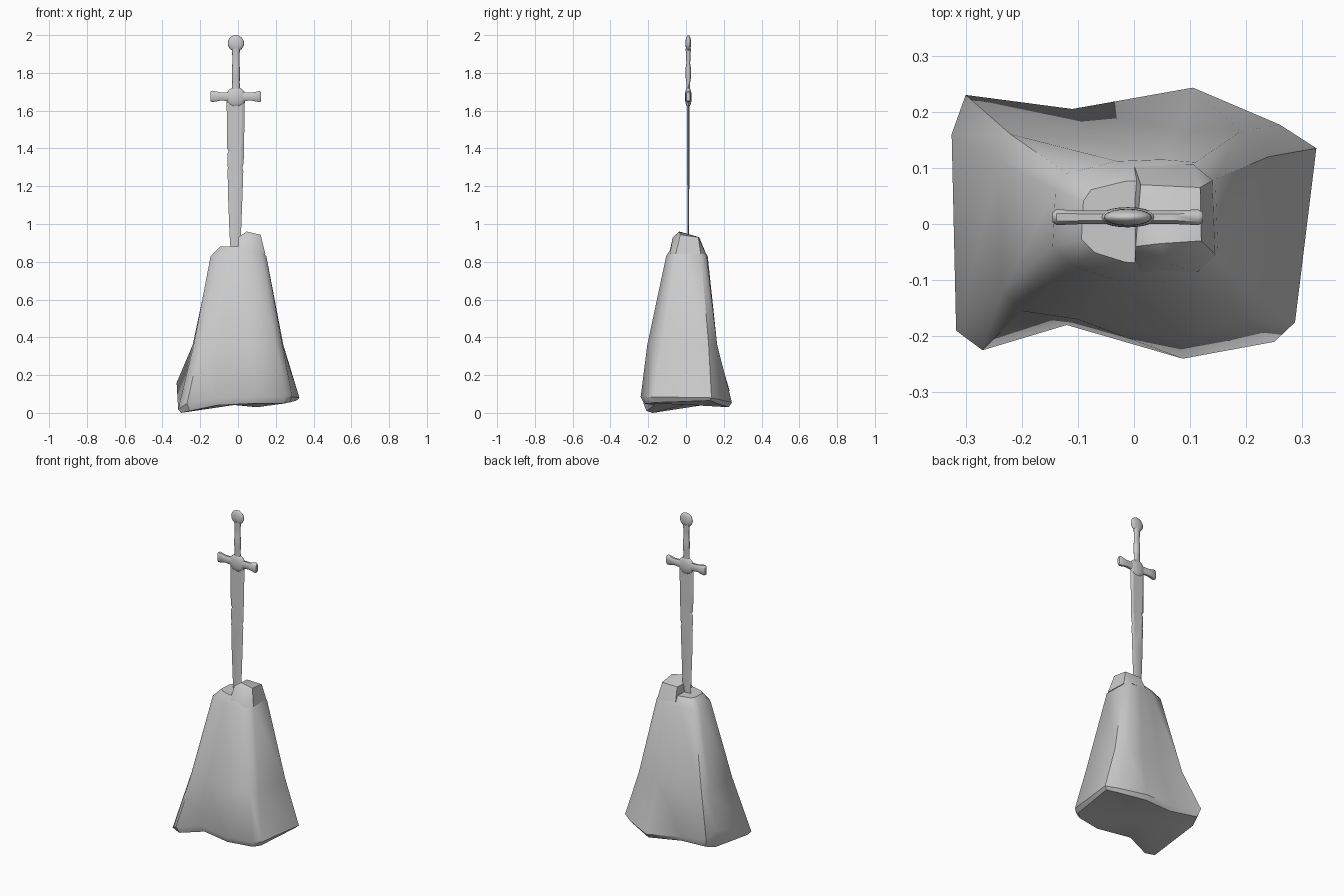
import bpy, bmesh
from math import cos, sin, pi, radians
from mathutils import Vector

SX, SY = -0.011, 0.012  # sword axis


def finish(name, bm, angle):
    bmesh.ops.recalc_face_normals(bm, faces=bm.faces)
    me = bpy.data.meshes.new(name)
    bm.to_mesh(me)
    bm.free()
    me.shade_smooth()
    me.set_sharp_from_angle(angle=radians(angle))
    ob = bpy.data.objects.new(name, me)
    bpy.context.collection.objects.link(ob)
    return ob


def loft(name, rings, angle=35, fan=False):
    """Skin a list of equal-length point rings and close both ends."""
    bm = bmesh.new()
    rows = [[bm.verts.new(p) for p in r] for r in rings]
    n = len(rows[0])
    for a, b in zip(rows, rows[1:]):
        for i in range(n):
            j = (i + 1) % n
            bm.faces.new((a[i], a[j], b[j], b[i]))
    for r in (rows[0], rows[-1]):
        if fan:
            c = bm.verts.new(sum((v.co for v in r), Vector()) / n)
            for i in range(n):
                bm.faces.new((r[i], r[(i + 1) % n], c))
        else:
            bm.faces.new(r)
    return finish(name, bm, angle)


def lens(name, z, r, half):
    bm = bmesh.new()
    bmesh.ops.create_uvsphere(bm, u_segments=20, v_segments=12, radius=1)
    for v in bm.verts:
        v.co = (SX + v.co.x * r, SY + v.co.y * half, z + v.co.z * r)
    return finish(name, bm, 60)


# rock: irregular foot, waist and shoulder outlines
foot = [(-.30, .23, .12), (-.11, .205, .08), (.105, .243, .055), (.26, .177, .07),
        (.325, .135, .08), (.287, -.175, .085), (.25, -.21, .085), (.087, -.24, .085),
        (-.12, -.18, .075), (-.27, -.225, .05), (-.317, -.19, .02), (-.325, .16, .16)]
waist = [(-.22, .16), (-.07, .15), (.08, .165), (.19, .165), (.24, .12), (.235, -.13),
         (.20, -.17), (.08, -.205), (-.10, -.17), (-.20, -.155), (-.235, -.12), (-.24, .11)]
shoulder = [(-.12, .09), (-.03, .112), (.05, .115), (.11, .11), (.145, .08), (.15, -.06),
            (.125, -.085), (.06, -.105), (-.03, -.1), (-.11, -.075), (-.145, -.04), (-.14, .06)]
drop = [.05, .03, .025, .02, .015, .03, .035, .035, .035, .04, .02, .11]
loft("rock", [
    [(x * .95, y * .93, z - d) for (x, y, z), d in zip(foot, drop)],
    foot,
    [(x, y, .36) for x, y in waist],
    [(x, y, .83) for x, y in shoulder],
    [(x * .68 + .005, y * .68, .882) for x, y in shoulder]], 40, fan=True)

# raised lump on the right of the rock top
bm = bmesh.new()
for p in [(.045, -.035, .96), (.12, -.03, .943), (.118, .065, .93), (.012, .07, .93),
          (.003, -.04, .93), (.06, -.07, .93), (.145, -.055, .84), (.14, .078, .84),
          (.105, .107, .84), (.0, .105, .84), (.0, -.09, .84), (.115, -.085, .84)]:
    bm.verts.new(p)
bmesh.ops.convex_hull(bm, input=bm.verts)
finish("rock_peak", bm, 40)

# blade: bevelled flat section with small nicks along the edges (z, left, right, half thickness)
blade = [(.84, -.038, .008, .003), (.95, -.045, .016, .004), (1.16, -.053, .024, .005),
         (1.28, -.055, .028, .006), (1.30, -.054, .023, .006), (1.32, -.056, .03, .006),
         (1.37, -.057, .031, .006), (1.385, -.049, .031, .006), (1.40, -.058, .031, .006),
         (1.52, -.059, .034, .007), (1.66, -.06, .036, .007)]
loft("blade", [[(l, SY, z), (l + .014, SY - t, z), (r - .014, SY - t, z),
                (r, SY, z), (r - .014, SY + t, z), (l + .014, SY + t, z)]
               for z, l, r, t in blade], 20)

# crossguard: bar with rounded section and flared ends (x, low, high, half thickness)
guard = [(-.145, 1.65, 1.70, .009), (-.138, 1.645, 1.706, .014), (-.09, 1.654, 1.697, .012),
         (-.011, 1.648, 1.697, .012), (.07, 1.654, 1.695, .012), (.115, 1.645, 1.704, .014),
         (.123, 1.65, 1.698, .009)]
loft("crossguard", [[(x, SY + t * sy, (a + b) / 2 + (b - a) / 2 * sz)
                     for sy, sz in [(-1, -.6), (-.5, -1), (.5, -1), (1, -.6),
                                    (1, .6), (.5, 1), (-.5, 1), (-1, .6)]]
                    for x, a, b, t in guard], 50)
lens("guard_boss", 1.672, .053, .018)

# grip: oval section with swellings (z, half width, half depth)
grip = [(1.70, .022, .010), (1.75, .02, .010), (1.78, .021, .015), (1.82, .021, .015),
        (1.85, .019, .010), (1.89, .019, .012), (1.93, .022, .014)]
loft("grip", [[(SX + w * cos(k * pi / 6), SY + d * sin(k * pi / 6), z) for k in range(12)]
              for z, w, d in grip], 50)
lens("pommel", 1.957, .043, .015)
